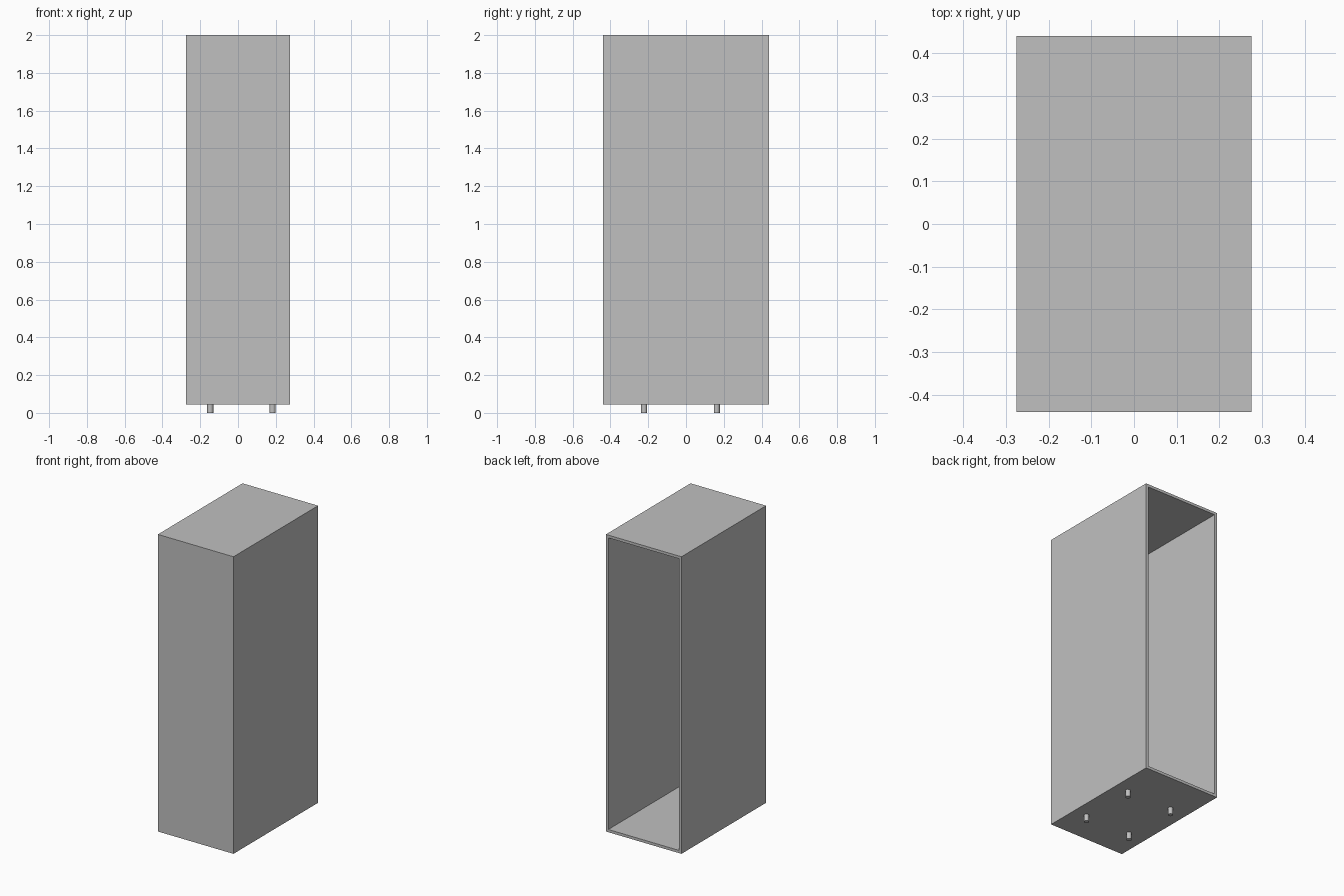
import bpy
import bmesh

# Remove the default cube
cube = bpy.data.objects.get("Cube")
if cube:
    bpy.data.objects.remove(cube, do_unlink=True)

# Single grey material
GREY = (0.527, 0.527, 0.527, 1.0)
grey = bpy.data.materials.new("light grey")
grey.use_nodes = True
grey.diffuse_color = GREY
grey.node_tree.nodes["Principled BSDF"].inputs["Base Color"].default_value = GREY

HALF_X, HALF_Y = 0.275, 0.44
BOTTOM, TOP = 0.045, 2.0
WALL = 0.018


def add_panel(name, low, high):
    """Flat board spanning two opposite corners."""
    mesh = bpy.data.meshes.new(name)
    bm = bmesh.new()
    bmesh.ops.create_cube(bm, size=1)
    for v in bm.verts:
        v.co = [high[i] if v.co[i] > 0 else low[i] for i in range(3)]
    bm.to_mesh(mesh)
    bm.free()
    mesh.materials.append(grey)
    obj = bpy.data.objects.new(name, mesh)
    bpy.context.collection.objects.link(obj)
    return obj


# Cabinet shell: one box with its back face inset and pushed inwards
shell = add_panel("cabinet_shell", (-HALF_X, -HALF_Y, BOTTOM), (HALF_X, HALF_Y, TOP))
bm = bmesh.new()
bm.from_mesh(shell.data)
bm.normal_update()
back = max(bm.faces, key=lambda f: f.calc_center_median().y)
bmesh.ops.inset_region(bm, faces=[back], thickness=WALL, use_even_offset=True)
cavity = bmesh.ops.extrude_discrete_faces(bm, faces=[back])["faces"][0]
for v in cavity.verts:
    v.co.y = -HALF_Y + WALL
bmesh.ops.recalc_face_normals(bm, faces=bm.faces)
bm.to_mesh(shell.data)
bm.free()

# Four short round feet under the floor
for side, x in (("right", -0.147), ("left", 0.183)):
    for end, y in (("front", -0.222), ("back", 0.163)):
        bpy.ops.mesh.primitive_cylinder_add(
            vertices=16, radius=0.016, depth=BOTTOM, location=(x, y, BOTTOM / 2))
        foot = bpy.context.object
        foot.name = f"{end}_{side}_foot"
        foot.data.materials.append(grey)
        bpy.ops.object.shade_smooth_by_angle()
